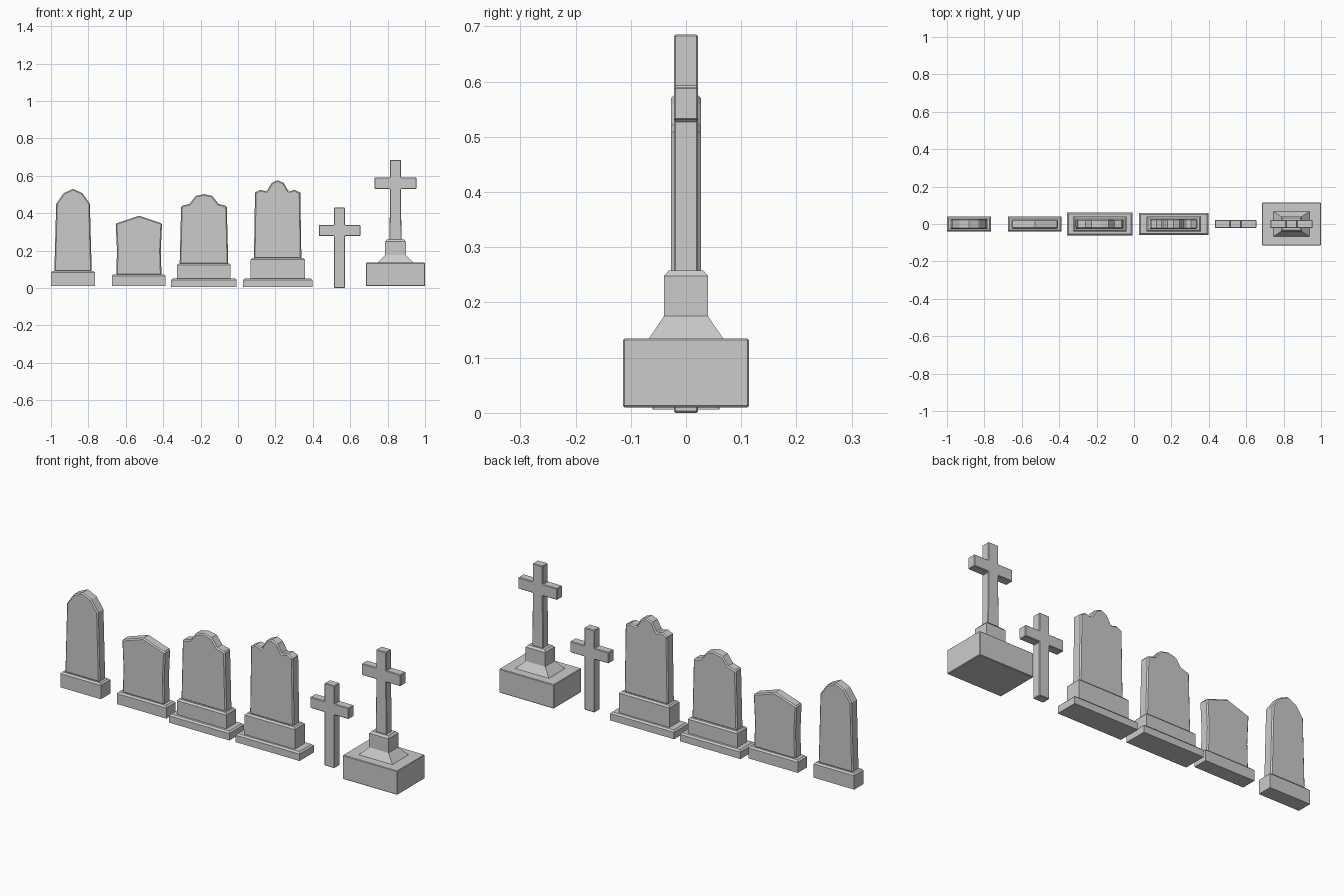
import bpy, bmesh

if "Cube" in bpy.data.objects:
    bpy.data.objects.remove(bpy.data.objects["Cube"])


def finish(bm, name, bevel):
    bmesh.ops.recalc_face_normals(bm, faces=bm.faces[:])
    mesh = bpy.data.meshes.new(name)
    bm.to_mesh(mesh)
    bm.free()
    ob = bpy.data.objects.new(name, mesh)
    bpy.context.collection.objects.link(ob)
    if bevel:
        m = ob.modifiers.new("worn_edges", 'BEVEL')
        m.width = bevel
        m.segments = 1
        m.limit_method = 'ANGLE'
        m.angle_limit = 1.1
    return ob


def slab(name, cx, half, depth, bevel=0.006):
    """Extrude a mirrored outline; half runs bottom to top as (offset, z)."""
    bm = bmesh.new()
    left = [(-x, z) for x, z in reversed(half) if x > 0]
    verts = [bm.verts.new((cx + x, -depth, z)) for x, z in half + left]
    face = bm.faces.new(verts)
    ext = bmesh.ops.extrude_face_region(bm, geom=[face])
    moved = [v for v in ext["geom"] if isinstance(v, bmesh.types.BMVert)]
    bmesh.ops.translate(bm, verts=moved, vec=(0, 2 * depth, 0))
    return finish(bm, name, bevel)


def loft(name, cx, rings, bevel=0.005):
    """Stack of rectangles (half x, half y, z) joined by side faces."""
    bm = bmesh.new()
    loops = [[bm.verts.new((cx + sx * hx, sy * hy, z))
              for sx, sy in ((-1, -1), (1, -1), (1, 1), (-1, 1))]
             for hx, hy, z in rings]
    for a, b in zip(loops, loops[1:]):
        for i in range(4):
            j = (i + 1) % 4
            bm.faces.new((a[i], a[j], b[j], b[i]))
    bm.faces.new(loops[0][::-1])
    bm.faces.new(loops[-1])
    return finish(bm, name, bevel)


def block(name, cx, hx, hy, z0, z1):
    """Plinth block with a small chamfer round its top."""
    return loft(name, cx, [(hx, hy, z0), (hx, hy, z1 - 0.008),
                           (hx - 0.008, hy - 0.008, z1)], 0)


def cross(name, cx, w, w_foot, arm, z0, arm0, arm1, top, depth):
    return slab(name, cx, [(w_foot, z0), (w, arm0), (arm, arm0), (arm, arm1),
                           (w, arm1), (w, top)], depth, 0.003)


# Round-arched headstone
block("arched_stone_base", -0.882, 0.117, 0.039, 0.01, 0.09)
slab("arched_stone", -0.882, [(0.1, 0.088), (0.09, 0.45), (0.05, 0.507),
                              (0, 0.53)], 0.027)

# Low pointed headstone with waisted sides
block("pointed_stone_base", -0.53, 0.143, 0.039, 0.01, 0.073)
slab("pointed_stone", -0.53, [(0.121, 0.07), (0.117, 0.2), (0.124, 0.345),
                              (0, 0.386)], 0.026)

# Shouldered headstone on two steps
block("shouldered_stone_plinth", -0.182, 0.175, 0.061, 0.006, 0.05)
block("shouldered_stone_step", -0.182, 0.143, 0.041, 0.047, 0.13)
slab("shouldered_stone", -0.182, [(0.13, 0.127), (0.122, 0.438), (0.077, 0.45),
                                  (0.045, 0.492), (0, 0.502)], 0.026)

# Tall scrolled headstone on two steps
block("scrolled_stone_plinth", 0.212, 0.185, 0.059, 0.006, 0.05)
block("scrolled_stone_step", 0.212, 0.145, 0.041, 0.047, 0.16)
slab("scrolled_stone", 0.212, [(0.127, 0.157), (0.121, 0.51), (0.092, 0.525),
                               (0.059, 0.516), (0.032, 0.562), (0, 0.576)],
     0.027)

# Plain grave cross
cross("plain_cross", 0.543, 0.029, 0.029, 0.111, 0, 0.278, 0.336, 0.43, 0.022)

# Monument cross on a flared pedestal and a heavy block
loft("monument_block", 0.842, [(0.158, 0.114, 0.01), (0.158, 0.114, 0.135)],
     0.003)
loft("monument_pedestal", 0.842, [(0.097, 0.068, 0.134), (0.094, 0.065, 0.138),
                                  (0.056, 0.04, 0.175), (0.056, 0.04, 0.248),
                                  (0.047, 0.031, 0.258)], 0)
cross("monument_cross", 0.842, 0.029, 0.032, 0.112, 0.255, 0.53, 0.59, 0.685,
      0.022)
